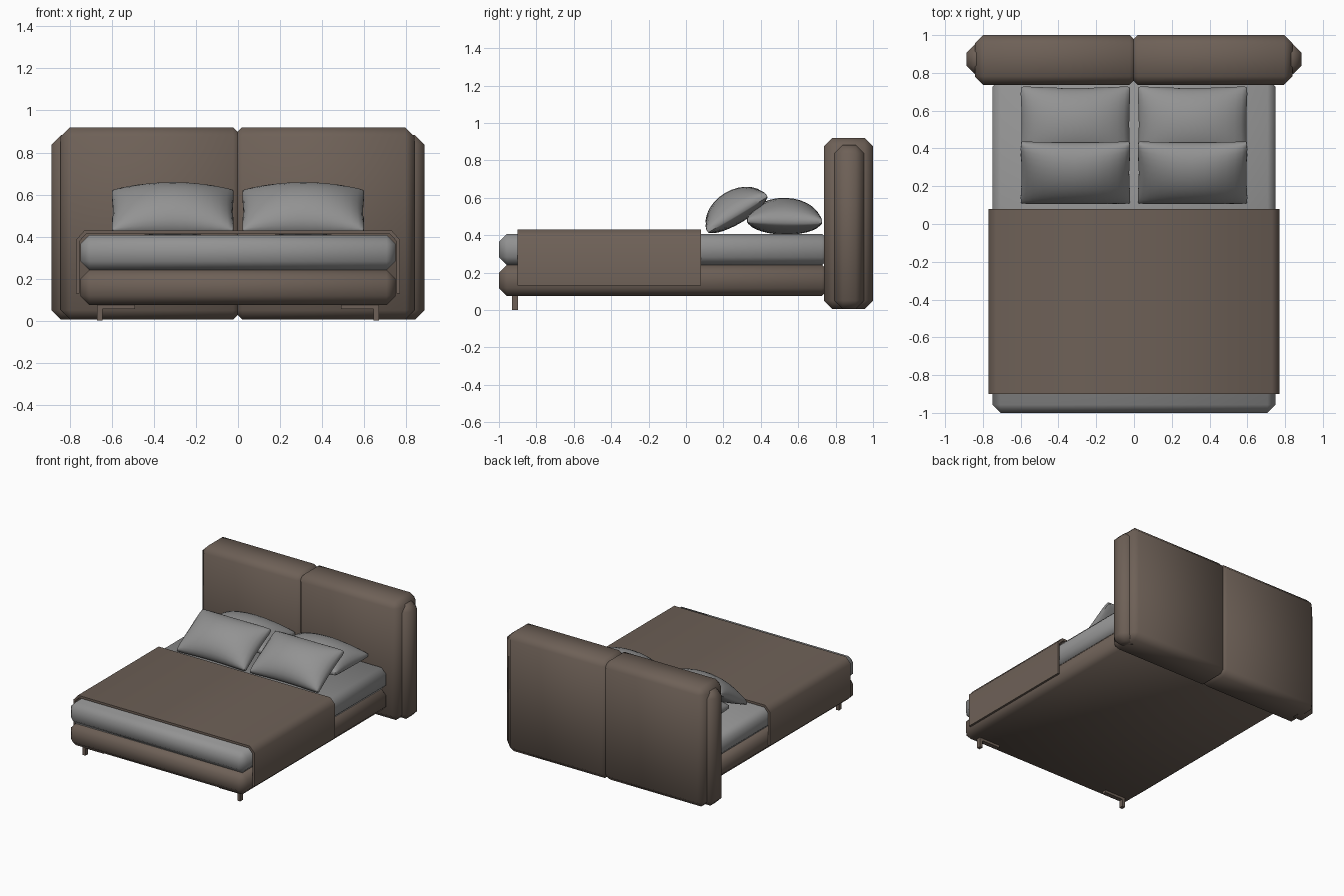
import bpy, bmesh, math
from mathutils import Matrix, Vector

if "Cube" in bpy.data.objects:
    bpy.data.objects.remove(bpy.data.objects["Cube"])


def material(name, rgb):
    m = bpy.data.materials.new(name)
    m.diffuse_color = (*rgb, 1)
    m.use_nodes = True
    m.node_tree.nodes["Principled BSDF"].inputs["Base Color"].default_value = m.diffuse_color
    return m


BROWN = material("brown upholstery", (0.155, 0.118, 0.095))
GREY = material("grey linen", (0.29, 0.29, 0.29))


def finish(bm, name, mat, angle=60):
    bmesh.ops.recalc_face_normals(bm, faces=bm.faces)
    me = bpy.data.meshes.new(name)
    bm.to_mesh(me)
    bm.free()
    me.materials.append(mat)
    ob = bpy.data.objects.new(name, me)
    bpy.context.collection.objects.link(ob)
    bpy.ops.object.select_all(action='DESELECT')
    ob.select_set(True)
    bpy.context.view_layer.objects.active = ob
    bpy.ops.object.shade_smooth_by_angle(angle=math.radians(angle))
    return ob


def block(name, mat, lo, hi, chamfer=0.0):
    """Box between two corners with one-segment chamfered edges."""
    lo, hi = Vector(lo), Vector(hi)
    bm = bmesh.new()
    bmesh.ops.create_cube(bm, size=1)
    for v in bm.verts:
        v.co = Vector((lo[i] + (v.co[i] + 0.5) * (hi[i] - lo[i]) for i in range(3)))
    if chamfer:
        bmesh.ops.bevel(bm, geom=bm.edges[:], offset=chamfer, segments=1,
                        affect='EDGES', profile=0.5)
    return finish(bm, name, mat)


def extrude_profile(name, mat, pts, y0, y1):
    """Closed xz profile extruded along y."""
    bm = bmesh.new()
    face = bm.faces.new([bm.verts.new((x, y0, z)) for x, z in pts])
    ext = bmesh.ops.extrude_face_region(bm, geom=[face])
    bmesh.ops.translate(bm, vec=(0, y1 - y0, 0),
                        verts=[g for g in ext["geom"] if isinstance(g, bmesh.types.BMVert)])
    return finish(bm, name, mat)


def pillow(name, centre, tilt, half_x, half_y, up, down, n=14):
    """Stuffed cushion: two bulged grids joined by a thin rim."""
    bm = bmesh.new()
    place = Matrix.Translation(centre) @ Matrix.Rotation(math.radians(tilt), 4, 'X')
    layers = []
    for height in (up, -down):
        rows = []
        for j in range(n + 1):
            row = []
            for i in range(n + 1):
                u = math.sin((2 * i / n - 1) * math.pi / 2)
                v = math.sin((2 * j / n - 1) * math.pi / 2)
                bulge = max(0, (1 - u * u) * (1 - v * v)) ** 0.55
                rim = math.copysign(0.01, height)
                # sides pull in slightly between the corners
                x = half_x * u * (1 - 0.035 * (1 - v * v))
                y = half_y * v * (1 - 0.06 * (1 - u * u))
                # soften the corner tips
                k = 1 - 0.03 * (u * v) ** 8
                z = rim + (height - rim) * bulge
                row.append(bm.verts.new(place @ Vector((x * k, y * k, z))))
            rows.append(row)
        for j in range(n):
            for i in range(n):
                bm.faces.new((rows[j][i], rows[j][i + 1], rows[j + 1][i + 1], rows[j + 1][i]))
        layers.append([rows[0][i] for i in range(n)] + [rows[j][n] for j in range(n)]
                      + [rows[n][i] for i in range(n, 0, -1)] + [rows[j][0] for j in range(n, 0, -1)])
    a, b = layers
    for i in range(len(a)):
        k = (i + 1) % len(a)
        bm.faces.new((a[i], a[k], b[k], b[i]))
    return finish(bm, name, GREY, 50)


# base and mattress, both running slightly into the headboard
block("bed_base", BROWN, (-0.75, -1.0, 0.075), (0.75, 0.77, 0.242), 0.043)
block("mattress", GREY, (-0.75, -1.0, 0.24), (0.75, 0.77, 0.407), 0.043)

# blanket: thin sheet folded over the mattress sides
outer = [(-0.77, 0.13), (-0.77, 0.385), (-0.73, 0.43)]
inner = [(-0.754, 0.13), (-0.754, 0.378), (-0.722, 0.413)]
half = lambda pts: [(-x, z) for x, z in reversed(pts)]
extrude_profile("blanket", BROWN,
                outer + half(outer) + inner_pts if (inner_pts := [(-x, z) for x, z in inner]
                + list(reversed(inner))) else [], -0.9, 0.08)

for side, s in (("left", -1), ("right", 1)):
    def span(a, b):
        return sorted((s * a, s * b))

    # headboard panel, overlapping its twin to leave a small centre notch
    x0, x1 = span(-0.022, 0.84)
    block(f"headboard_panel_{side}", BROWN, (x0 - 0.003, 0.737, 0.005), (x1, 1.0, 0.92), 0.045)
    # rounded end wing
    x0, x1 = span(0.72, 0.887)
    block(f"headboard_wing_{side}", BROWN, (x0, 0.793, 0.005), (x1, 0.952, 0.883), 0.045)
    # front foot: post and mounting bar
    x0, x1 = span(0.645, 0.67)
    block(f"front_leg_{side}", BROWN, (x0, -0.93, 0), (x1, -0.898, 0.078))
    x0, x1 = span(0.49, 0.645)
    block(f"leg_bar_{side}", BROWN, (x0, -0.93, 0.056), (x1, -0.898, 0.078))
    # lying and leaning pillows
    pillow(f"back_pillow_{side}", (s * 0.31, 0.527, 0.475), -1, 0.295, 0.205, 0.125, 0.072)
    pillow(f"front_pillow_{side}", (s * 0.31, 0.272, 0.518), 31, 0.295, 0.19, 0.125, 0.055)
